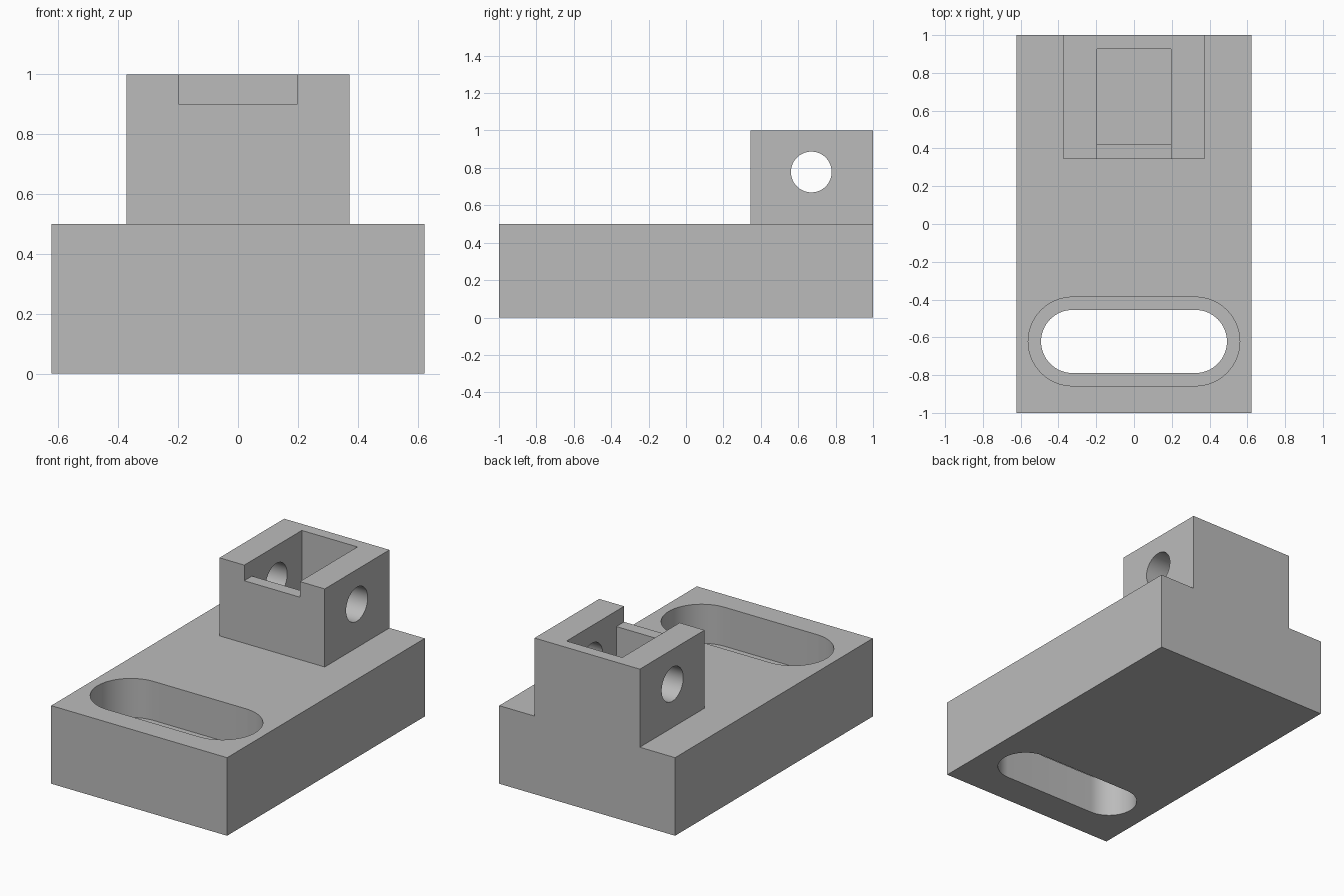
import bpy
import bmesh
from math import pi, sin, cos
from mathutils import Vector

cube = bpy.data.objects.get("Cube")
if cube:
    bpy.data.objects.remove(cube, do_unlink=True)

grey = bpy.data.materials.new("machined grey")
grey.use_nodes = True
grey.diffuse_color = (0.5, 0.5, 0.5, 1)
grey.node_tree.nodes["Principled BSDF"].inputs["Base Color"].default_value = grey.diffuse_color


def prism(name, outline, low, high, axis="z"):
    """Extrude a flat outline between two levels; x prisms take (y, z) points."""
    place = (lambda a, b, t: (a, b, t)) if axis == "z" else (lambda a, b, t: (t, a, b))
    bm = bmesh.new()
    face = bm.faces.new([bm.verts.new(place(a, b, low)) for a, b in outline])
    moved = bmesh.ops.extrude_face_region(bm, geom=[face])["geom"]
    verts = [v for v in moved if isinstance(v, bmesh.types.BMVert)]
    bmesh.ops.translate(bm, verts=verts, vec=Vector(place(0, 0, high - low)))
    bmesh.ops.recalc_face_normals(bm, faces=bm.faces[:])
    mesh = bpy.data.meshes.new(name)
    bm.to_mesh(mesh)
    bm.free()
    mesh.materials.append(grey)
    obj = bpy.data.objects.new(name, mesh)
    bpy.context.collection.objects.link(obj)
    return obj


def arc(cx, cy, radius, start, sweep, steps):
    return [(cx + radius * cos(start + sweep * i / steps),
             cy + radius * sin(start + sweep * i / steps)) for i in range(steps + 1)]


def slot(half_span, cy, radius):
    """Rounded slot running along x."""
    return (arc(half_span, cy, radius, -pi / 2, pi, 32)
            + arc(-half_span, cy, radius, pi / 2, pi, 32))


def cut(target, cutter):
    cutter.hide_render = True
    mod = target.modifiers.new("cut", "BOOLEAN")
    mod.operation = "DIFFERENCE"
    mod.solver = "EXACT"
    mod.object = cutter
    bpy.context.view_layer.objects.active = target
    bpy.ops.object.modifier_apply(modifier=mod.name)
    bpy.data.objects.remove(cutter, do_unlink=True)


W, D = 0.623, 1.0
body = prism("clamp_body", [(-W, -D), (W, -D), (W, D), (-W, D)], 0, 1)

# Clear everything above the base except the upright block
B, F, OUT = 0.373, 0.345, 1.2
cut(body, prism("block_surround", [(-OUT, -OUT), (OUT, -OUT), (OUT, OUT), (B, OUT),
                                   (B, F), (-B, F), (-B, OUT), (-OUT, OUT)], 0.5, OUT))

# Open pocket in the block with a shallow notch through its front wall
cut(body, prism("pocket", [(0.2, 0.9), (0.423, 0.9), (0.423, 0.5), (0.927, 0.5),
                           (0.927, OUT), (0.2, OUT)], -0.197, 0.197, "x"))

# Cross pin hole
cut(body, prism("pin_hole", arc(0.67, 0.778, 0.109, 0, 2 * pi, 64)[:-1], -OUT, OUT, "x"))

# Stepped slot through the base
cut(body, prism("slot_recess", slot(0.325, -0.622, 0.235), 0.25, 0.7))
cut(body, prism("slot_through", slot(0.325, -0.622, 0.167), -0.2, 0.4))

bpy.ops.object.select_all(action="DESELECT")
body.select_set(True)
bpy.context.view_layer.objects.active = body
bpy.ops.object.shade_smooth_by_angle(angle=pi / 6)
